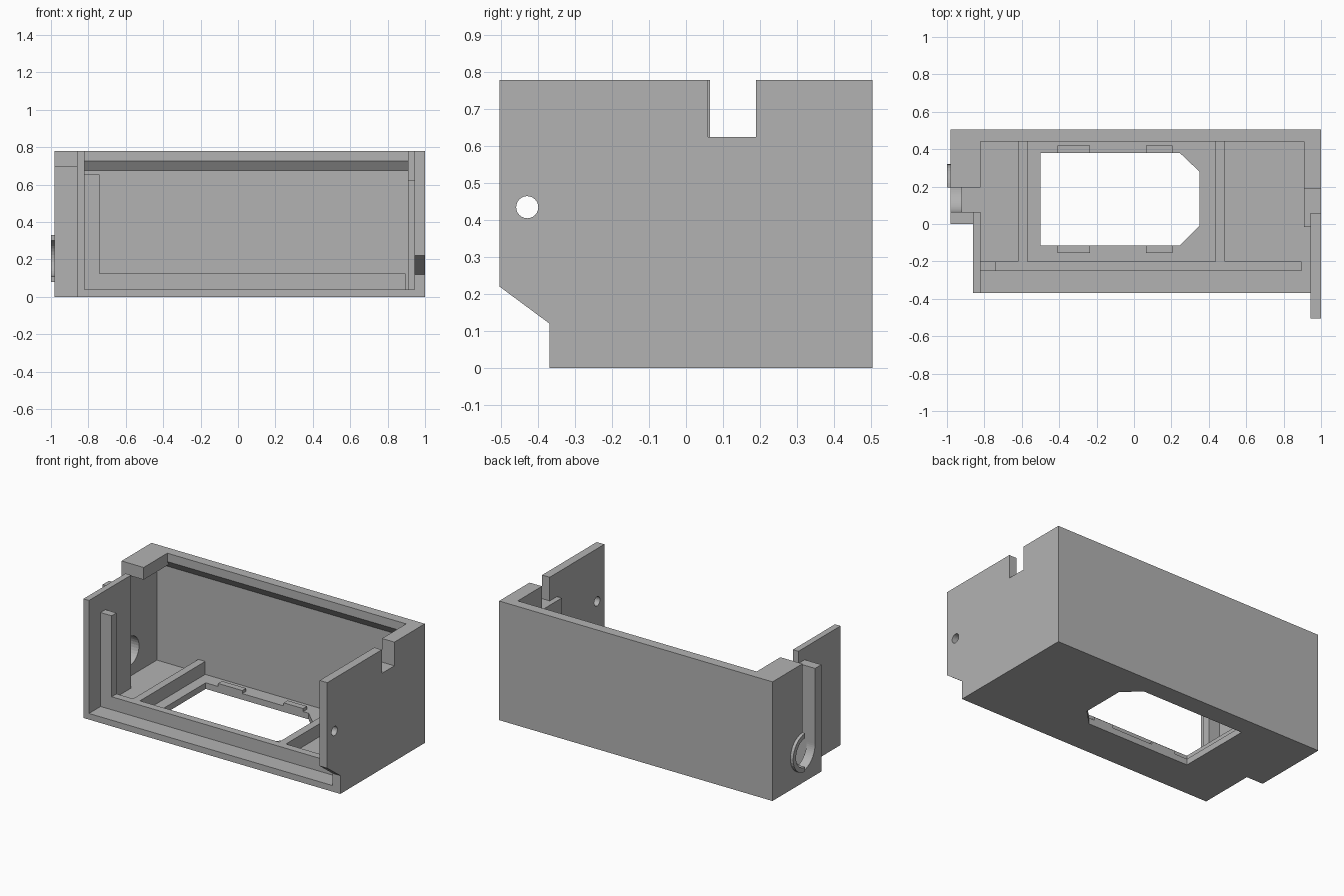
import bpy, bmesh, math
from mathutils import Vector

old = bpy.data.objects.get("Cube")
if old:
    bpy.data.objects.remove(old)

grey = bpy.data.materials.new("plain grey")
grey.use_nodes = True
colour = (0.45, 0.45, 0.45, 1)
grey.diffuse_color = colour
grey.node_tree.nodes["Principled BSDF"].inputs["Base Color"].default_value = colour


def prism(name, outline, axis, start, end):
    """Extrude a 2D outline along x (outline is y, z) or z (outline is x, y)."""
    bm = bmesh.new()
    place = (lambda p: (start, p[0], p[1])) if axis == "x" else (lambda p: (p[0], p[1], start))
    face = bm.faces.new([bm.verts.new(place(p)) for p in outline])
    push = Vector((end - start, 0, 0)) if axis == "x" else Vector((0, 0, end - start))
    grown = bmesh.ops.extrude_face_region(bm, geom=[face])["geom"]
    bmesh.ops.translate(bm, vec=push, verts=[v for v in grown if isinstance(v, bmesh.types.BMVert)])
    bmesh.ops.recalc_face_normals(bm, faces=bm.faces)
    mesh = bpy.data.meshes.new(name)
    bm.to_mesh(mesh)
    bm.free()
    mesh.materials.append(grey)
    obj = bpy.data.objects.new(name, mesh)
    bpy.context.collection.objects.link(obj)
    return obj


def box(name, x0, x1, y0, y1, z0, z1):
    return prism(name, [(x0, y0), (x1, y0), (x1, y1), (x0, y1)], "z", z0, z1)


def arc(cy, cz, r, a0, a1, n=16):
    angles = [math.radians(a0 + (a1 - a0) * i / n) for i in range(n + 1)]
    return [(cy + r * math.cos(a), cz + r * math.sin(a)) for a in angles]


def cut(target, cutter):
    mod = target.modifiers.new("cut", "BOOLEAN")
    mod.operation, mod.solver, mod.object = "DIFFERENCE", "EXACT", cutter
    bpy.context.view_layer.objects.active = target
    bpy.ops.object.modifier_apply(modifier=mod.name)
    bpy.data.objects.remove(cutter)


FRONT, BACK, TOP, FLOOR, RIB = -0.37, 0.505, 0.78, 0.04, 0.125

# Floor with a window whose two corners are chamfered
floor = prism("floor", [(-0.86, FRONT), (1, FRONT), (1, BACK), (-0.98, BACK),
                        (-0.98, 0), (-0.86, 0)], "z", 0, FLOOR)
cut(floor, prism("window_cutter", [(-0.5, -0.115), (0.245, -0.115), (0.35, -0.01),
                                   (0.35, 0.28), (0.245, 0.38), (-0.5, 0.38)], "z", -0.1, 0.2))

# Back wall with an overhanging sloped lip along its top
prism("back_wall", [(BACK, 0), (BACK, TOP), (0.44, TOP), (0.44, 0.725),
                    (0.475, 0.675), (0.475, 0)], "x", -0.98, 1)

# Left-hand side wall (+x): thin panel with a notch and a screw hole
side = prism("notched_side_wall", [(FRONT, 0), (BACK, 0), (BACK, TOP), (0.19, TOP), (0.19, 0.625),
                                   (0.06, 0.625), (0.06, TOP), (-BACK, TOP), (-BACK, 0.22),
                                   (FRONT, 0.12)], "x", 0.945, 1)
cut(side, prism("screw_hole_cutter", arc(-0.43, 0.435, 0.03, 0, 345, 23), "x", 0.9, 1.1))
prism("side_wall_lining", [(-0.015, 0), (BACK, 0), (BACK, TOP), (0.19, TOP),
                           (0.19, 0.625), (-0.015, 0.625)], "x", 0.91, 0.945)

# Opposite side wall (-x): cable slot running down into a round hole
HOLE_Y, HOLE_Z, SLOT_Y = 0.195, 0.205, 0.065
prism("cable_wall", [(0, 0), (BACK, 0), (BACK, TOP), (HOLE_Y, TOP)]
      + arc(HOLE_Y, HOLE_Z, 0.095, 90, -90)
      + arc(HOLE_Y, HOLE_Z, HOLE_Y - SLOT_Y, 270, 180)
      + [(SLOT_Y, 0.7), (0, 0.7)], "x", -0.98, -0.92)
prism("cable_hole_collar", arc(HOLE_Y, HOLE_Z, 0.125, 90, -90)
      + arc(HOLE_Y, HOLE_Z, 0.095, -90, 90), "x", -1, -0.98)
box("cable_wall_top_block", -0.98, -0.82, HOLE_Y, BACK, 0.7, TOP)
box("cable_slot_arm", -0.92, -0.86, 0, SLOT_Y, 0, 0.7)
box("thin_side_wall", -0.86, -0.82, FRONT, SLOT_Y, 0, TOP)

# Front ridge with an upright post at one end
box("front_ridge", -0.82, 0.895, -0.25, -0.2, 0, RIB)
box("front_post", -0.82, -0.74, -0.25, -0.2, 0, 0.655)

# Cross ribs on either side of the window
for name, x in (("rib_near_cable", -0.62), ("rib_near_notch", 0.437)):
    box(name, x, x + 0.05, -0.2, 0.48, 0, RIB)

# Small retaining tabs along the window edges
for x0, x1 in ((-0.41, -0.235), (0.065, 0.205)):
    for y0 in (-0.155, 0.38):
        box("window_tab", x0, x1, y0, y0 + 0.04, 0.02, 0.06)
